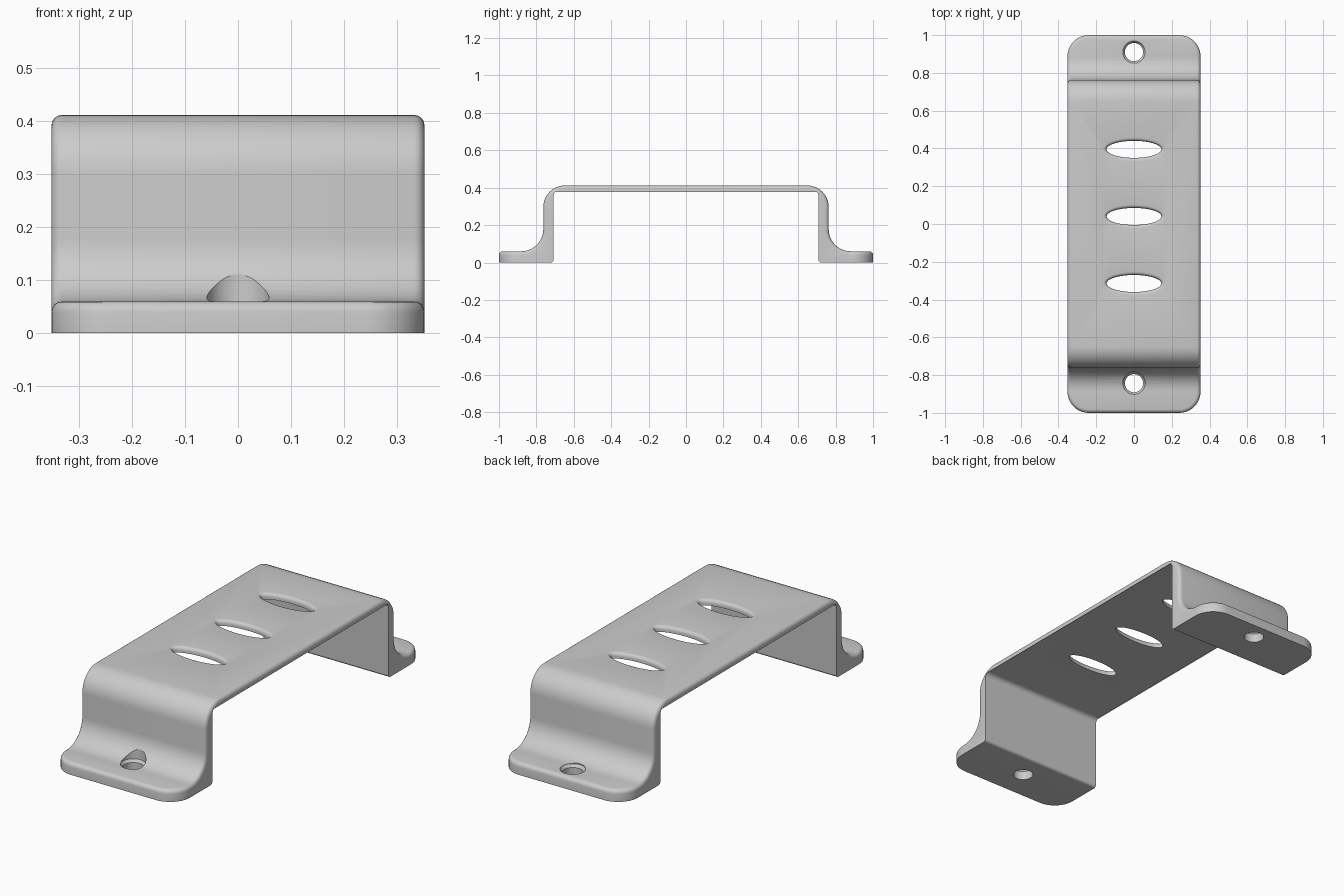
import bpy, bmesh, math
from mathutils import Vector

if "Cube" in bpy.data.objects:
    bpy.data.objects.remove(bpy.data.objects["Cube"])

HALF_W, TOP, UNDER, FOOT = 0.352, 0.412, 0.383, 0.06
OUTER, INNER = 0.763, 0.708


def rounded(corners, steps=10):
    """Polygon from (a, b, radius) corners, each replaced by an arc."""
    pts = []
    for i, (a, b, r) in enumerate(corners):
        p = Vector((a, b))
        if r == 0:
            pts.append(p)
            continue
        d0 = (Vector(corners[i - 1][:2]) - p).normalized()
        d1 = (Vector(corners[(i + 1) % len(corners)][:2]) - p).normalized()
        for k in range(steps + 1):
            t = k / steps * math.pi / 2
            pts.append(p + d0 * r * (1 - math.sin(t)) + d1 * r * (1 - math.cos(t)))
    return pts


def loft(name, rings):
    """Closed solid through a list of matching rings."""
    bm = bmesh.new()
    loops = [[bm.verts.new(p) for p in ring] for ring in rings]
    n = len(loops[0])
    for lo, hi in zip(loops, loops[1:]):
        for i in range(n):
            bm.faces.new((lo[i], lo[(i + 1) % n], hi[(i + 1) % n], hi[i]))
    bm.faces.new(loops[0][::-1])
    bm.faces.new(loops[-1])
    bmesh.ops.recalc_face_normals(bm, faces=bm.faces[:])
    mesh = bpy.data.meshes.new(name)
    bm.to_mesh(mesh)
    bm.free()
    ob = bpy.data.objects.new(name, mesh)
    bpy.context.collection.objects.link(ob)
    return ob


def boolean(ob, cutter, operation):
    mod = ob.modifiers.new("cut", "BOOLEAN")
    mod.operation, mod.solver, mod.object = operation, "EXACT", cutter
    bpy.context.view_layer.objects.active = ob
    bpy.ops.object.modifier_apply(modifier=mod.name)
    bpy.data.objects.remove(cutter)


def hole(y, a, b, levels, n=48):
    """Cutter for an oval hole; levels are (height, outward growth)."""
    angles = [2 * math.pi * i / n for i in range(n)]
    return loft("hole_cutter", [[(math.cos(t) * (a + g), y + math.sin(t) * (b + g), z)
                                 for t in angles] for z, g in levels])


# Bent strap profile, swept across the width
half = [(-1.1, 0, 0), (-1.1, FOOT, 0), (-OUTER, FOOT, 0.118), (-OUTER, TOP, 0.115)]
under = [(INNER, 0, 0.015), (INNER, UNDER, 0.025)]
corners = (half + [(-y, z, r) for y, z, r in reversed(half)]
           + under + [(-y, z, r) for y, z, r in reversed(under)])
outline = rounded(corners)
bracket = loft("handle_bracket", [[(x, p.x, p.y) for p in outline] for x in (-0.5, 0.5)])

# Plan shape with rounded foot corners
plan = rounded([(-HALF_W, -1, 0.112), (HALF_W, -1, 0.112),
                (HALF_W, 1, 0.112), (-HALF_W, 1, 0.112)])
boolean(bracket, loft("plan_cutter", [[(p.x, p.y, z) for p in plan] for z in (-0.2, 0.7)]),
        "INTERSECT")

# Round the upper outside edges
bm = bmesh.new()
bm.from_mesh(bracket.data)
bm.normal_update()


def is_side(f):
    return abs(f.normal.z) < 0.01 and (abs(f.normal.x) > 0.01
                                       or abs(f.calc_center_median().y) > 0.99)


def is_outer(f):
    outward = f.normal.y * math.copysign(1, f.calc_center_median().y)
    return not is_side(f) and f.normal.z > -0.01 and (f.normal.z > 0.01 or outward > 0.01)


rim = [e for e in bm.edges if len(e.link_faces) == 2
       and any(map(is_side, e.link_faces)) and any(map(is_outer, e.link_faces))]
bmesh.ops.bevel(bm, geom=rim, offset=0.02, offset_type="OFFSET", segments=4,
                profile=0.5, affect="EDGES", clamp_overlap=False)
bm.to_mesh(bracket.data)
bm.free()

# Three oval slots with rolled upper rims
roll = 0.018
levels = [(0.3, 0)] + [(TOP - roll + roll * math.sin(t), roll * (1 - math.cos(t)))
                       for t in [k * math.pi / 10 for k in range(6)]]
levels.append((0.5, roll))
for y in (-0.315, 0.04, 0.395):
    boolean(bracket, hole(y, 0.145, 0.045, levels), "DIFFERENCE")

# Screw holes with a countersunk seat
for y in (-0.843, 0.91):
    boolean(bracket, hole(y, 0.048, 0.048, [(-0.1, 0), (0.045, 0), (FOOT - 0.001, 0.011),
                                            (0.3, 0.011)]), "DIFFERENCE")

# Single grey metal
metal = bpy.data.materials.new("grey_metal")
metal.use_nodes = True
grey = (0.6, 0.6, 0.6, 1)
metal.diffuse_color = grey
metal.node_tree.nodes["Principled BSDF"].inputs["Base Color"].default_value = grey
bracket.data.materials.clear()
bracket.data.materials.append(metal)
for poly in bracket.data.polygons:
    poly.material_index = 0

bpy.ops.object.select_all(action="DESELECT")
bracket.select_set(True)
bpy.context.view_layer.objects.active = bracket
bpy.ops.object.shade_smooth_by_angle(angle=math.radians(30))
